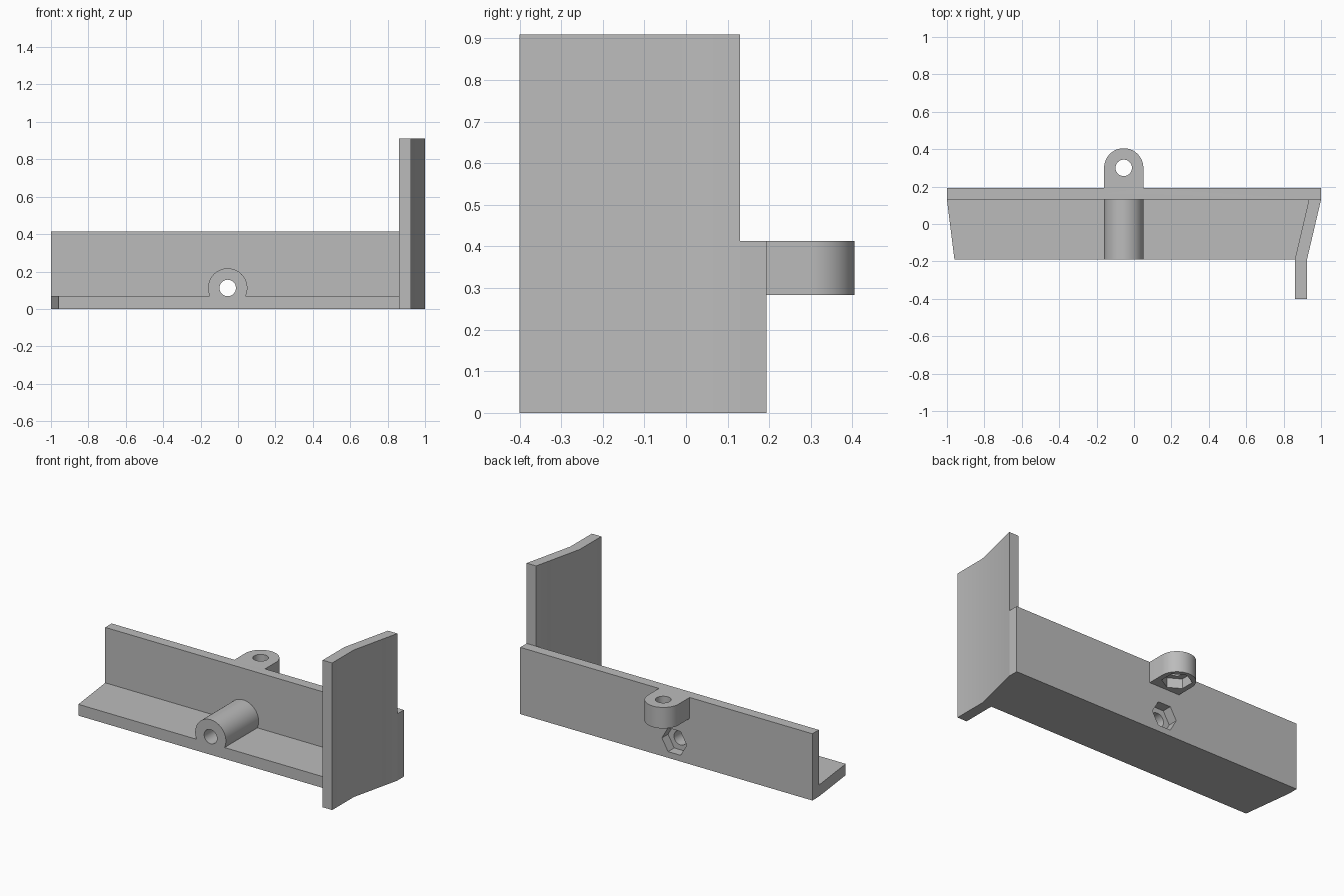
import bpy
import bmesh
from math import cos, sin, pi, radians
from mathutils import Matrix, Vector

if "Cube" in bpy.data.objects:
    bpy.data.objects.remove(bpy.data.objects["Cube"], do_unlink=True)

grey = bpy.data.materials.new("plain_grey")
grey.use_nodes = True
grey.diffuse_color = (0.5, 0.5, 0.5, 1)
grey.node_tree.nodes["Principled BSDF"].inputs["Base Color"].default_value = (0.5, 0.5, 0.5, 1)

# Main dimensions
FRONT, INNER, BACK = -0.19, 0.13, 0.193
WALL_TOP, FLOOR_TOP, PLATE_TOP = 0.413, 0.07, 0.91
HOLE_X, BOSS_Z, TAB_Y, TAB_BOTTOM = -0.055, 0.112, 0.30, 0.283
OUTER_R, HOLE_R, NUT_R, NUT_DEPTH = 0.105, 0.044, 0.085, 0.06


def prism(name, outline, z0, z1):
    """Extrude a plan outline from z0 to z1."""
    bm = bmesh.new()
    face = bm.faces.new([bm.verts.new((x, y, z0)) for x, y in outline])
    top = bmesh.ops.extrude_face_region(bm, geom=[face])["geom"]
    verts = [v for v in top if isinstance(v, bmesh.types.BMVert)]
    bmesh.ops.translate(bm, verts=verts, vec=(0, 0, z1 - z0))
    bmesh.ops.recalc_face_normals(bm, faces=bm.faces)
    mesh = bpy.data.meshes.new(name)
    bm.to_mesh(mesh)
    bm.free()
    mesh.materials.append(grey)
    obj = bpy.data.objects.new(name, mesh)
    bpy.context.collection.objects.link(obj)
    return obj


def rod(name, radius, sides, start, end, axis, turn=0):
    """Regular prism along 'Y' or 'Z'; start and end are centre points."""
    start, end = Vector(start), Vector(end)
    ring = [(radius * cos(turn + 2 * pi * i / sides),
             radius * sin(turn + 2 * pi * i / sides)) for i in range(sides)]
    obj = prism(name, ring, 0, (end - start).length)
    tilt = Matrix.Rotation(radians(-90), 4, 'X') if axis == 'Y' else Matrix()
    obj.data.transform(Matrix.Translation(start) @ tilt)
    return obj


def combine(target, tool, operation):
    """Apply a boolean and drop the tool."""
    mod = target.modifiers.new(operation.title(), 'BOOLEAN')
    mod.operation, mod.solver, mod.object = operation, 'EXACT', tool
    bpy.context.view_layer.objects.active = target
    bpy.ops.object.modifier_apply(modifier=mod.name)
    bpy.data.objects.remove(tool, do_unlink=True)


# Back wall with a rounded rear tab
wall = prism("back_wall", [(-1, INNER), (1, INNER), (1, BACK), (-1, BACK)], 0, WALL_TOP)
arc = [(HOLE_X + OUTER_R * cos(pi * i / 32), TAB_Y + OUTER_R * sin(pi * i / 32))
       for i in range(33)]
tab_root = [(HOLE_X - OUTER_R, BACK - 0.03), (HOLE_X + OUTER_R, BACK - 0.03)]
combine(wall, prism("rear_tab", arc + tab_root, TAB_BOTTOM, WALL_TOP), 'UNION')

# Floor with a round screw boss
floor = prism("floor", [(-0.96, FRONT), (0.86, FRONT), (0.935, INNER), (-1, INNER)], 0, FLOOR_TOP)
combine(floor, rod("screw_boss", OUTER_R, 64, (HOLE_X, FRONT, BOSS_Z),
                   (HOLE_X, INNER, BOSS_Z), 'Y'), 'UNION')

# Tall cranked side plate
plate = prism("side_plate", [(0.86, -0.4), (0.925, -0.4), (0.925, FRONT),
                             (1, INNER), (0.935, INNER), (0.86, FRONT)], 0, PLATE_TOP)

# Horizontal screw hole through floor and wall, with a nut pocket behind
for part in (floor, wall):
    combine(part, rod("cutter", HOLE_R, 48, (HOLE_X, -0.3, BOSS_Z),
                      (HOLE_X, 0.24, BOSS_Z), 'Y'), 'DIFFERENCE')
combine(wall, rod("cutter", NUT_R, 6, (HOLE_X, BACK - NUT_DEPTH, BOSS_Z),
                  (HOLE_X, BACK + 0.05, BOSS_Z), 'Y'), 'DIFFERENCE')

# Vertical screw hole through the tab, with a nut pocket below
combine(wall, rod("cutter", HOLE_R, 48, (HOLE_X, TAB_Y, 0.2),
                  (HOLE_X, TAB_Y, 0.5), 'Z'), 'DIFFERENCE')
combine(wall, rod("cutter", NUT_R, 6, (HOLE_X, TAB_Y, 0.2),
                  (HOLE_X, TAB_Y, TAB_BOTTOM + NUT_DEPTH), 'Z', pi / 6), 'DIFFERENCE')

# Smooth the round faces, keep the corners sharp
for obj in bpy.context.view_layer.objects:
    obj.select_set(obj in (wall, floor, plate))
bpy.context.view_layer.objects.active = wall
bpy.ops.object.shade_smooth_by_angle(angle=radians(30))
